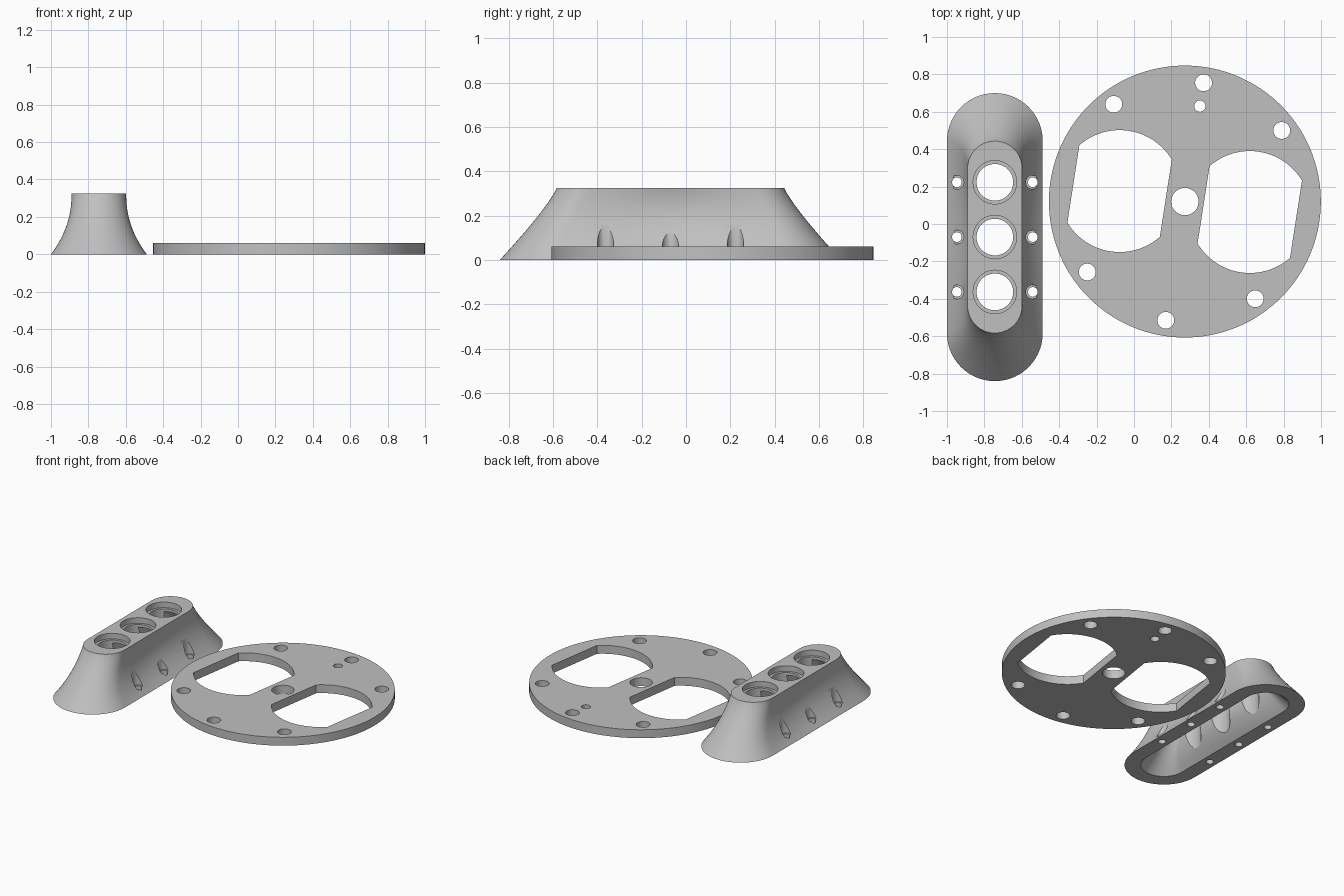
import bpy, bmesh, math

if "Cube" in bpy.data.objects:
    bpy.data.objects.remove(bpy.data.objects["Cube"])

grey = bpy.data.materials.new("light grey")
grey.diffuse_color = (0.53, 0.53, 0.53, 1)
grey.use_nodes = True
grey.node_tree.nodes["Principled BSDF"].inputs["Base Color"].default_value = grey.diffuse_color


def loft(name, rings_list):
    """Solids made of stacked closed rings; one list of rings per solid."""
    bm = bmesh.new()
    for rings in rings_list:
        vs = [[bm.verts.new(p) for p in ring] for ring in rings]
        n = len(vs[0])
        for a, b in zip(vs, vs[1:]):
            for i in range(n):
                j = (i + 1) % n
                bm.faces.new((a[i], a[j], b[j], b[i]))
        bm.faces.new(vs[0][::-1])
        bm.faces.new(vs[-1])
    bmesh.ops.recalc_face_normals(bm, faces=bm.faces)
    me = bpy.data.meshes.new(name)
    bm.to_mesh(me)
    bm.free()
    ob = bpy.data.objects.new(name, me)
    bpy.context.collection.objects.link(ob)
    me.materials.append(grey)
    return ob


def prism(outline, z0, z1):
    return [[(x, y, z) for x, y in outline] for z in (z0, z1)]


def circle(x, y, r, n=48):
    return [(x + r * math.cos(2 * math.pi * i / n),
             y + r * math.sin(2 * math.pi * i / n)) for i in range(n)]


def cut(ob, solids):
    """Subtract a set of separate solids, then discard the cutter."""
    cutter = loft("cutter", solids)
    cutter.hide_render = True
    mod = ob.modifiers.new("cut", 'BOOLEAN')
    mod.operation, mod.solver, mod.object = 'DIFFERENCE', 'EXACT', cutter
    bpy.ops.object.select_all(action='DESELECT')
    bpy.context.view_layer.objects.active = ob
    ob.select_set(True)
    bpy.ops.object.modifier_apply(modifier=mod.name)
    bpy.data.objects.remove(cutter)


def smooth(ob):
    bpy.ops.object.select_all(action='DESELECT')
    bpy.context.view_layer.objects.active = ob
    ob.select_set(True)
    bpy.ops.object.shade_smooth_by_angle(angle=math.radians(30))


# Round base plate
PX, PY, THICK = 0.272, 0.12, 0.06
plate = loft("round_plate", [prism(circle(PX, PY, 0.727, 128), 0, THICK)])


def flat_sided_hole(cx, cy, r=0.326, half=0.25, tilt=math.radians(-8.8), n=24):
    """Circle with two parallel flats, turned by tilt."""
    a = math.acos(half / r)
    pts = []
    for start in (a, a + math.pi):
        for i in range(n + 1):
            t = start + (math.pi - 2 * a) * i / n + tilt
            pts.append((cx + r * math.cos(t), cy + r * math.sin(t)))
    return pts


# Two large openings, the centre hole and the bolt holes
outlines = [flat_sided_hole(-0.077, 0.176), flat_sided_hole(0.619, 0.064),
            circle(PX, PY, 0.073), circle(0.352, 0.63, 0.03)]
for x, y in [(0.372, 0.755), (-0.108, 0.64), (0.79, 0.5),
             (-0.25, -0.257), (0.648, -0.4), (0.17, -0.515)]:
    outlines.append(circle(x, y, 0.045))
cut(plate, [prism(o, -0.1, 0.2) for o in outlines])
smooth(plate)

# Flared oblong housing
HX, HY, HEIGHT = -0.744, -0.07, 0.325
PITCH = 0.293


def oblong(r, e, z, waist, arc=28, side=16):
    """Rounded-end ring of half width r and half length e, pinched mid-side."""
    L = e - r
    pts = []
    for s in (1, -1):
        for i in range(side):
            u = -1 + 2 * i / side
            pts.append((HX + s * (r - waist * (1 - u * u) ** 2), HY + s * u * L, z))
        for i in range(arc):
            a = math.pi * i / arc
            pts.append((HX + s * r * math.cos(a), HY + s * (L + r * math.sin(a)), z))
    return pts


def flare(r0, r1, e0, e1, height, steps=18):
    rings = []
    for k in range(steps + 1):
        t = k / steps
        rings.append(oblong(r1 + (r0 - r1) * (1 - t) ** 2.2,
                            e1 + (e0 - e1) * (1 - t) ** 1.17,
                            height * t, 0.02 * 4 * t * (1 - t)))
    return rings


housing = loft("flared_housing", [flare(0.256, 0.146, 0.77, 0.513, HEIGHT)])

# Hollow underside
cavity = flare(0.15, 0.055, 0.665, 0.42, 0.265)
cut(housing, [[oblong(0.15, 0.665, -0.05, 0)] + cavity])

# Three stepped sockets through the top
rows = [HY + k * PITCH for k in (-1, 0, 1)]
cut(housing, [prism(circle(HX, y, 0.098), -0.1, 0.5) for y in rows])
cut(housing, [prism(circle(HX, y, 0.116), HEIGHT - 0.04, 0.5) for y in rows])

# Screw holes with recessed seats along both flanks
spots = [(HX + s * 0.203, y) for s in (-1, 1) for y in rows]
cut(housing, [prism(circle(x, y, 0.026, 32), -0.1, 0.5) for x, y in spots])
cut(housing, [prism(circle(x, y, 0.037, 32), 0.045, 0.5) for x, y in spots])
smooth(housing)
